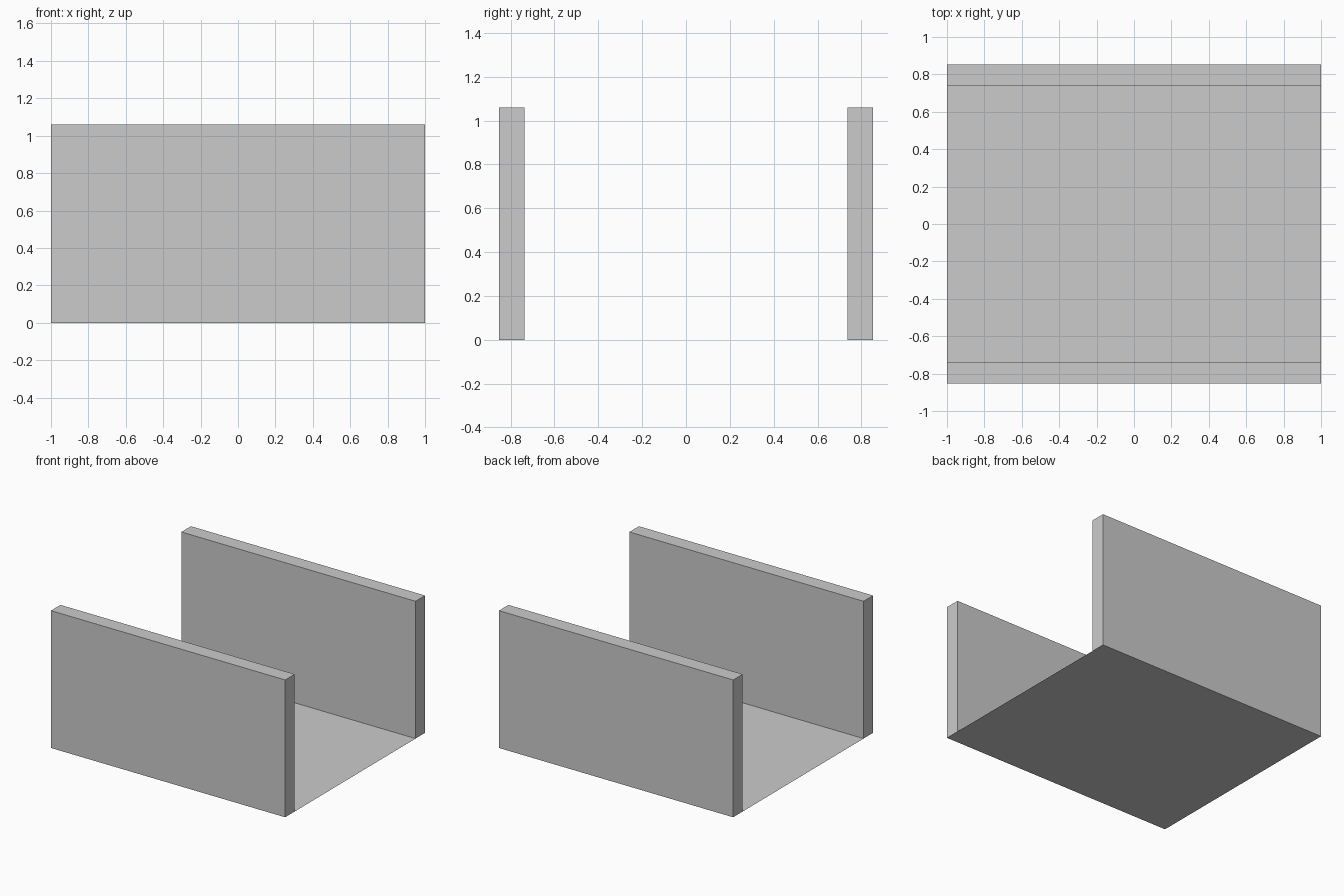
import bpy

if "Cube" in bpy.data.objects:
    bpy.data.objects.remove(bpy.data.objects["Cube"])

LENGTH, HALF_DEPTH = 2.0, 0.853
WALL_HEIGHT, WALL_THICK = 1.06, 0.116


def wall(name, side):
    """Upright slab along x; side is -1 for front, 1 for back."""
    y = side * (HALF_DEPTH - WALL_THICK / 2)
    bpy.ops.mesh.primitive_cube_add(size=1, location=(0, y, WALL_HEIGHT / 2))
    obj = bpy.context.object
    obj.name = name
    obj.scale = (LENGTH, WALL_THICK, WALL_HEIGHT)
    bpy.ops.object.transform_apply(location=False, rotation=False, scale=True)


# Side walls
wall("front_wall", -1)
wall("back_wall", 1)

# Flat floor sheet, running under both walls
bpy.ops.mesh.primitive_plane_add(size=1, location=(0, 0, 0))
floor = bpy.context.object
floor.name = "floor"
floor.scale = (LENGTH, 2 * HALF_DEPTH, 1)
bpy.ops.object.transform_apply(location=False, rotation=False, scale=True)
